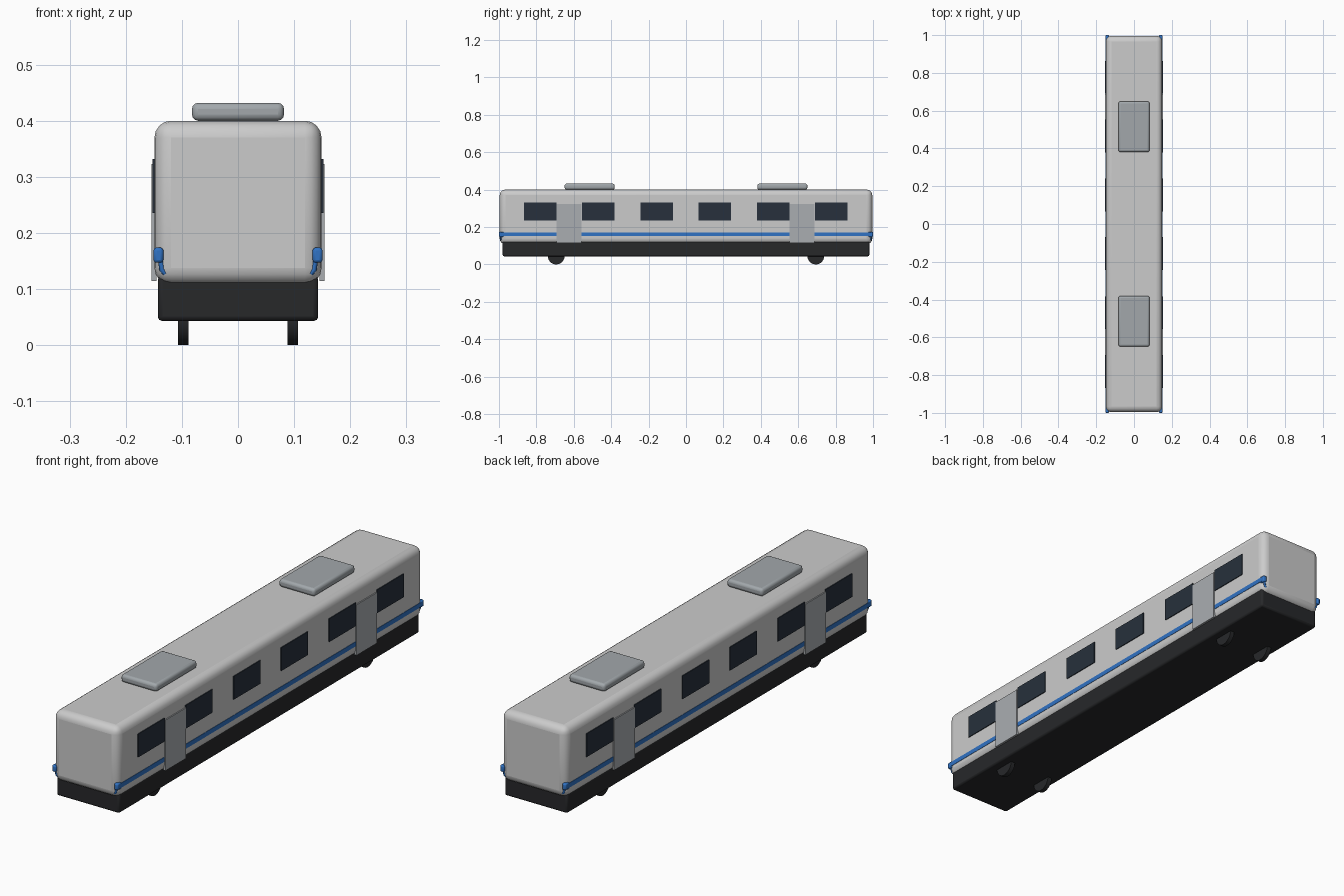
import bpy
from math import pi

if "Cube" in bpy.data.objects:
    bpy.data.objects.remove(bpy.data.objects["Cube"])


def material(name, rgb):
    m = bpy.data.materials.new(name)
    m.diffuse_color = (*rgb, 1)
    m.use_nodes = True
    m.node_tree.nodes["Principled BSDF"].inputs["Base Color"].default_value = m.diffuse_color
    return m


SHELL = material("shell_white", (0.78, 0.79, 0.80))
BLACK = material("black", (0.02, 0.021, 0.023))
GLASS = material("dark_glass", (0.02, 0.03, 0.045))
DOOR = material("door_grey", (0.40, 0.42, 0.44))
UNIT = material("roof_unit_grey", (0.36, 0.39, 0.41))
BLUE = material("stripe_blue", (0.03, 0.17, 0.55))


def box(name, lo, hi, mat, bevel=0, segments=3):
    """Box between two corners, with optional rounded edges."""
    bpy.ops.mesh.primitive_cube_add(
        size=1, location=[(a + b) / 2 for a, b in zip(lo, hi)])
    o = bpy.context.object
    o.name = name
    o.scale = [b - a for a, b in zip(lo, hi)]
    bpy.ops.object.transform_apply(location=False, rotation=False, scale=True)
    o.data.materials.append(mat)
    if bevel:
        m = o.modifiers.new("round", "BEVEL")
        m.width = bevel
        m.segments = segments
        bpy.ops.object.shade_smooth_by_angle(angle=0.7)
    return o


def side_panel(name, side, y, width, z0, z1, outer, mat, inner=0.145):
    """Thin plate on the left (-1) or right (1) wall."""
    xs = sorted((side * inner, side * outer))
    return box(name, (xs[0], y - width / 2, z0), (xs[1], y + width / 2, z1), mat)


# Main shell and dark underframe
box("carriage_body", (-0.149, -0.996, 0.108), (0.149, 0.996, 0.4), SHELL, 0.03, 4)
box("underframe", (-0.143, -0.98, 0.043), (0.143, 0.98, 0.125), BLACK, 0.008, 2)

# Roof units
for end in (-1, 1):
    y = end * 0.515
    box("roof_unit", (-0.082, y - 0.134, 0.4), (0.082, y + 0.134, 0.432), UNIT, 0.011)

for side in (-1, 1):
    # Windows
    for y in (-0.78, -0.47, -0.157, 0.153, 0.466, 0.777):
        side_panel("window", side, y, 0.174, 0.236, 0.332, 0.1525, GLASS)
    # Doors
    for y in (-0.626, 0.621):
        side_panel("door", side, y, 0.134, 0.114, 0.323, 0.154, DOOR)
    # Long stripe
    side_panel("side_stripe", side, 0, 1.98, 0.151, 0.17, 0.1505, BLUE)

    for end in (-1, 1):
        # Stripe end caps with a small tail curling under
        xs = sorted((side * 0.133, side * 0.1505))
        ys = sorted((end * 0.974, end * 1.0))
        box("stripe_end", (xs[0], ys[0], 0.147), (xs[1], ys[1], 0.174), BLUE, 0.005, 2)
        curve = bpy.data.curves.new("stripe_tail", "CURVE")
        curve.dimensions = "3D"
        curve.bevel_depth = 0.0045
        curve.bevel_resolution = 2
        curve.use_fill_caps = True
        s = curve.splines.new("POLY")
        s.points.add(2)
        for p, (x, yy, z) in zip(s.points, ((0.138, 0.990, 0.152),
                                           (0.136, 0.990, 0.135),
                                           (0.130, 0.988, 0.128))):
            p.co = (side * x, end * yy, z, 1)
        curve.materials.append(BLUE)
        bpy.context.collection.objects.link(bpy.data.objects.new("stripe_tail", curve))

        # Wheels
        bpy.ops.mesh.primitive_cylinder_add(
            vertices=32, radius=0.045, depth=0.019,
            location=(side * 0.0975, end * 0.694, 0.045), rotation=(0, pi / 2, 0))
        wheel = bpy.context.object
        wheel.name = "wheel"
        wheel.data.materials.append(BLACK)
        bpy.ops.object.shade_smooth_by_angle(angle=0.6)
